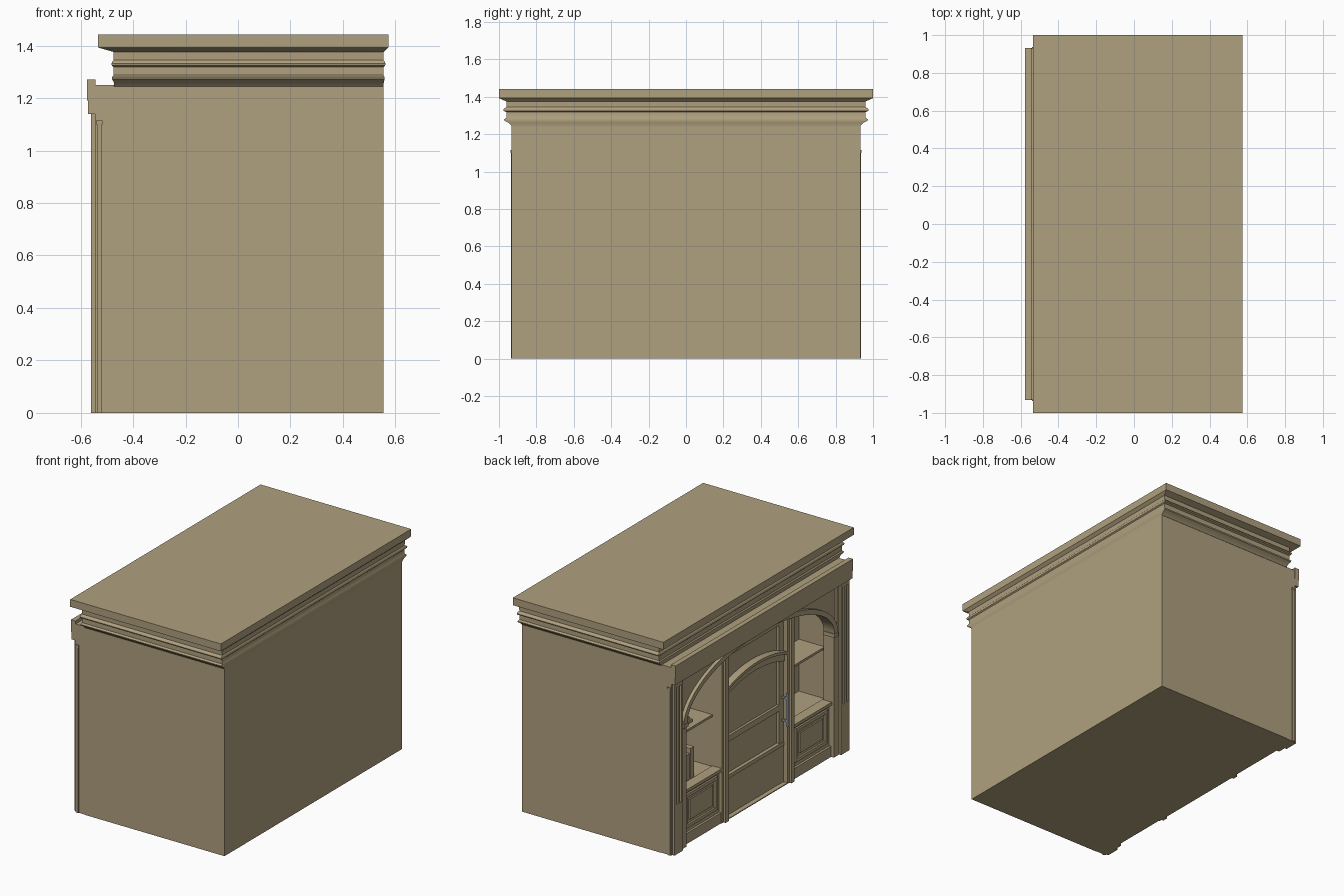
import bpy, bmesh, math

if "Cube" in bpy.data.objects:
    bpy.data.objects.remove(bpy.data.objects["Cube"])

def material(name, col):
    m = bpy.data.materials.new(name)
    m.diffuse_color = col
    m.use_nodes = True
    m.node_tree.nodes["Principled BSDF"].inputs["Base Color"].default_value = m.diffuse_color
    return m

STONE = material("warm_stone", (0.43, 0.35, 0.21, 1))
METAL = material("grey_metal", (0.33, 0.36, 0.40, 1))

def finish(name, bm, mat=STONE, smooth=False):
    bmesh.ops.recalc_face_normals(bm, faces=bm.faces)
    me = bpy.data.meshes.new(name)
    bm.to_mesh(me)
    bm.free()
    ob = bpy.data.objects.new(name, me)
    bpy.context.collection.objects.link(ob)
    me.materials.append(mat)
    if smooth:
        bpy.ops.object.select_all(action='DESELECT')
        ob.select_set(True)
        bpy.context.view_layer.objects.active = ob
        bpy.ops.object.shade_smooth_by_angle(angle=math.radians(35))
    return ob

def box(name, x, y, z, mat=STONE):
    bm = bmesh.new()
    bmesh.ops.create_cube(bm, size=1)
    for v in bm.verts:
        v.co = [a[0] + (c + 0.5) * (a[1] - a[0]) for a, c in zip((x, y, z), v.co)]
    return finish(name, bm, mat)

def pair(name, x, y, z):
    """Box and its mirror image on the other side of the door."""
    return [box(name + "_left", x, y, z), box(name + "_right", x, (-y[1], -y[0]), z)]

def band(name, x, lower, upper):
    """Solid strip between two (y, z) lines, extruded over the x range."""
    bm = bmesh.new()
    cols = [[bm.verts.new((xx, *p)) for xx, p in
             ((x[0], a), (x[1], a), (x[1], b), (x[0], b))] for a, b in zip(lower, upper)]
    for p, q in zip(cols, cols[1:]):
        for i in range(4):
            j = (i + 1) % 4
            bm.faces.new((p[i], p[j], q[j], q[i]))
    bm.faces.new(cols[0])
    bm.faces.new(cols[-1])
    return finish(name, bm, smooth=True)

def frame(name, x, y, z, w):
    """Rectangular moulding frame, on both sides."""
    pair(name + "_top", x, y, (z[1] - w, z[1]))
    pair(name + "_bottom", x, y, (z[0], z[0] + w))
    pair(name + "_inner", x, (y[0], y[0] + w), (z[0] + w, z[1] - w))
    pair(name + "_outer", x, (y[1] - w, y[1]), (z[0] + w, z[1] - w))

# Main body with two display niches cut into its street side
body = box("building_body", (-0.472, 0.554), (-0.933, 0.933), (0, 1.26))
for cutter in pair("niche_cutter", (-0.60, -0.27), (0.38, 0.80), (0.36, 1.14)):
    cutter.hide_render = True
    cutter.hide_viewport = False
    cutter.display_type = 'WIRE'
    mod = body.modifiers.new("niche", 'BOOLEAN')
    mod.object = cutter
    mod.solver = 'EXACT'
cutters = [m.object for m in body.modifiers]
bpy.context.view_layer.objects.active = body
for m in list(body.modifiers):
    bpy.ops.object.modifier_apply(modifier=m.name)
for c in cutters:
    bpy.data.objects.remove(c)

# Roof cornice: rectangular rings (x min, x max, half y, z)
rings = [(-.472, .554, .934, 1.245), (-.474, .556, .950, 1.262), (-.480, .559, .970, 1.272),
         (-.480, .559, .972, 1.280), (-.474, .554, .960, 1.288), (-.474, .554, .960, 1.318),
         (-.481, .561, .974, 1.324), (-.482, .562, .976, 1.331), (-.480, .560, .972, 1.338),
         (-.474, .554, .960, 1.345), (-.474, .555, .961, 1.376), (-.500, .563, .978, 1.383),
         (-.534, .574, 1.0, 1.393), (-.534, .574, 1.0, 1.442)]
bm = bmesh.new()
loops = [[bm.verts.new(p) for p in ((a, -h, z), (b, -h, z), (b, h, z), (a, h, z))]
         for a, b, h, z in rings]
for p, q in zip(loops, loops[1:]):
    for i in range(4):
        j = (i + 1) % 4
        bm.faces.new((p[i], p[j], q[j], q[i]))
bm.faces.new(loops[0])
bm.faces.new(loops[-1])
finish("roof_cornice", bm, smooth=True)

# Shopfront beam with cap and hanging lip
box("fascia_beam", (-0.572, -0.46), (-0.93, 0.93), (1.19, 1.25))
box("fascia_cap", (-0.576, -0.543), (-0.932, 0.932), (1.19, 1.27))
box("fascia_lip", (-0.572, -0.54), (-0.932, 0.932), (1.14, 1.19))

# Corner pilasters with raised strips, plinths and side beads
pair("pilaster", (-0.545, -0.47), (0.81, 0.93), (0, 1.19))
pair("pilaster_plinth", (-0.560, -0.54), (0.83, 0.92), (0, 0.33))
for k, (a, b) in enumerate(((0.830, 0.848), (0.866, 0.884), (0.902, 0.920))):
    pair("pilaster_strip_%d" % k, (-0.560, -0.54), (a, b), (0.33, 1.11))
pair("pilaster_head", (-0.560, -0.54), (0.83, 0.92), (1.11, 1.19))
pair("side_bead", (-0.538, -0.520), (0.93, 0.936), (0, 1.10))
pair("side_bead_cap", (-0.541, -0.517), (0.93, 0.937), (1.10, 1.115))

# Wide elliptical arch with the spandrel wall above it
N = 40
def arc(a, spring, rise):
    return [(a * math.cos(math.pi * i / N), spring + rise * math.sin(math.pi * i / N))
            for i in range(N + 1)]
inner, outer = arc(0.775, 0.82, 0.31), arc(0.81, 0.82, 0.345)
band("spandrel_wall", (-0.530, -0.47), outer, [(y, 1.19) for y, z in outer])
band("arch_moulding", (-0.552, -0.47), inner, outer)
pair("arch_leg", (-0.545, -0.47), (0.775, 0.81), (0, 0.80))
pair("arch_leg_capital", (-0.555, -0.47), (0.768, 0.81), (0.80, 0.825))

# Window bases with framed panels and sills
pair("window_base", (-0.510, -0.47), (0.38, 0.775), (0, 0.35))
pair("window_plinth", (-0.525, -0.50), (0.38, 0.775), (0, 0.07))
pair("window_sill", (-0.530, -0.46), (0.38, 0.775), (0.345, 0.365))
frame("base_panel_frame", (-0.522, -0.505), (0.41, 0.745), (0.10, 0.325), 0.022)
pair("base_panel", (-0.519, -0.505), (0.455, 0.70), (0.145, 0.28))

# Shelves and displayed goods
pair("display_shelf", (-0.46, -0.27), (0.38, 0.80), (0.69, 0.705))
for i, h in enumerate((0.20, 0.17, 0.21, 0.15)):
    y = 0.56 + i * 0.045
    box("display_book_%d" % i, (-0.45, -0.34), (y, y + 0.038), (0.36, 0.36 + h))
box("shelf_box_lower", (-0.42, -0.31), (0.53, 0.68), (0.705, 0.725))
box("shelf_box_upper", (-0.41, -0.32), (0.55, 0.66), (0.725, 0.745))

# Door posts
pair("door_post", (-0.530, -0.46), (0.31, 0.38), (0, 1.115))
pair("door_post_face", (-0.545, -0.525), (0.328, 0.362), (0, 1.105))

# Door with stiles, rails and arched transom bar
box("door_slab", (-0.482, -0.46), (-0.31, 0.31), (0, 1.13))
pair("door_stile", (-0.500, -0.475), (0.265, 0.31), (0, 1.09))
for nm, z in (("bottom", (0, 0.25)), ("lower", (0.25, 0.275)), ("middle", (0.49, 0.53)),
              ("top", (1.06, 1.10))):
    box("door_rail_" + nm, (-0.505 if nm == "lower" else -0.498, -0.475), (-0.31, 0.31), z)
M = 16
ys = [-0.31 + 0.62 * i / M for i in range(M + 1)]
curve = lambda z0: [(y, z0 + 0.055 * (1 - (y / 0.31) ** 2)) for y in ys]
band("transom_arch", (-0.508, -0.475), curve(0.81), curve(0.86))
band("transom_ledge", (-0.530, -0.475), curve(0.86), curve(0.878))
box("door_threshold", (-0.53, -0.46), (-0.31, 0.31), (0, 0.006))

# Door handle
box("door_handle_grip", (-0.550, -0.535), (-0.302, -0.284), (0.39, 0.61), METAL)
for nm, z in (("low", 0.42), ("high", 0.57)):
    box("door_handle_mount_" + nm, (-0.538, -0.495), (-0.299, -0.287), (z, z + 0.012), METAL)
